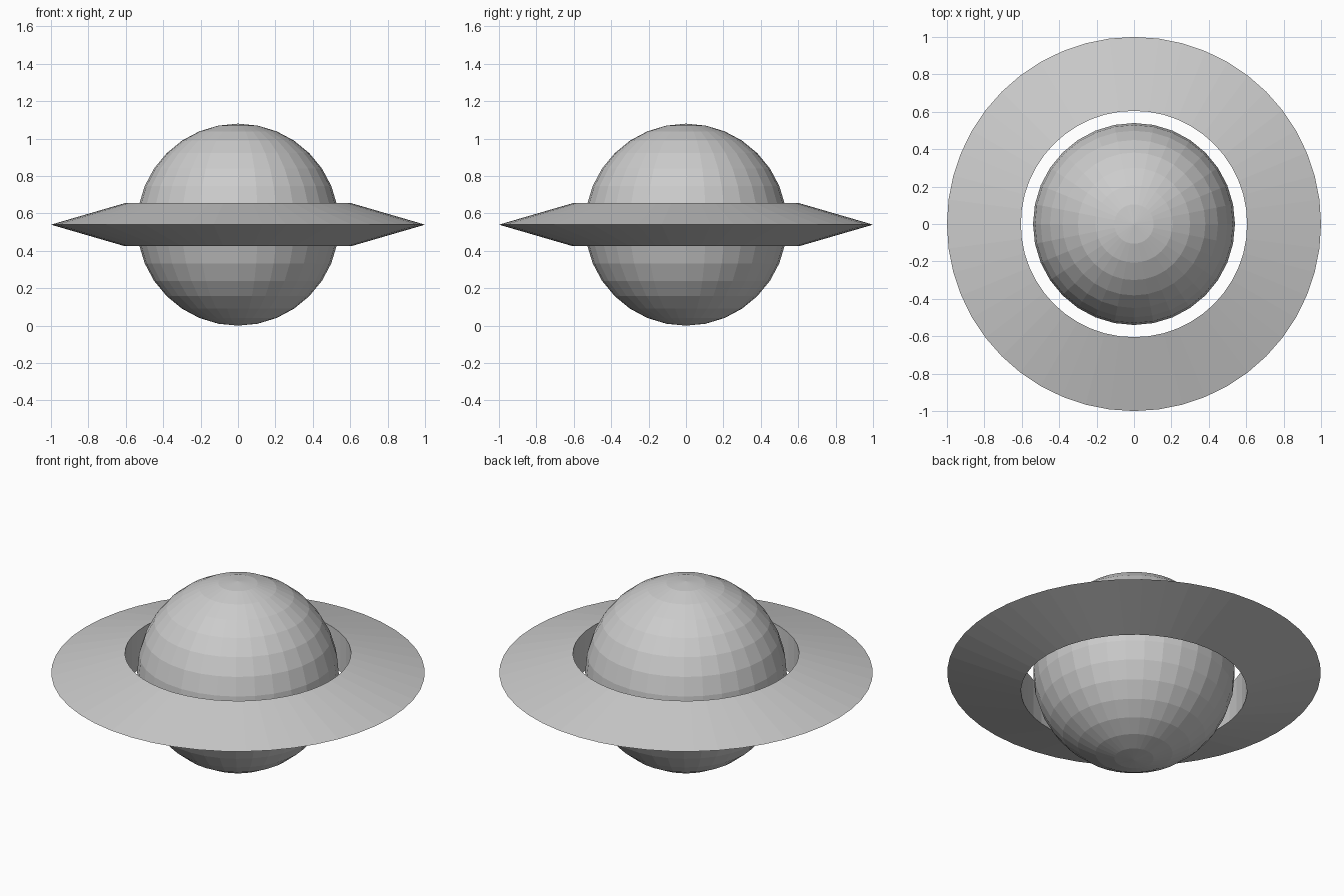
import bpy
import bmesh
from math import cos, sin, tau

default = bpy.data.objects.get("Cube")
if default:
    bpy.data.objects.remove(default, do_unlink=True)

CENTRE_Z = 0.54

# Single neutral grey
grey = bpy.data.materials.new("light grey")
grey.use_nodes = True
colour = (0.6, 0.6, 0.6, 1.0)
grey.diffuse_color = colour
grey.node_tree.nodes["Principled BSDF"].inputs["Base Color"].default_value = colour


def finish(bm, name):
    bmesh.ops.recalc_face_normals(bm, faces=bm.faces)
    mesh = bpy.data.meshes.new(name)
    bm.to_mesh(mesh)
    bm.free()
    mesh.materials.append(grey)
    obj = bpy.data.objects.new(name, mesh)
    obj.location.z = CENTRE_Z
    bpy.context.collection.objects.link(obj)
    return obj


# Faceted globe
bm = bmesh.new()
bmesh.ops.create_uvsphere(bm, u_segments=32, v_segments=16, radius=0.54)
finish(bm, "globe")

# Floating ring: triangular section swept round the globe
SIDES = 48
section = [(1.0, 0.0), (0.605, 0.115), (0.605, -0.115)]
bm = bmesh.new()
loops = []
for i in range(SIDES):
    a = tau * i / SIDES
    loops.append([bm.verts.new((r * cos(a), r * sin(a), z)) for r, z in section])
for i in range(SIDES):
    here, there = loops[i], loops[(i + 1) % SIDES]
    for j in range(3):
        k = (j + 1) % 3
        bm.faces.new((here[j], there[j], there[k], here[k]))
finish(bm, "ring")
